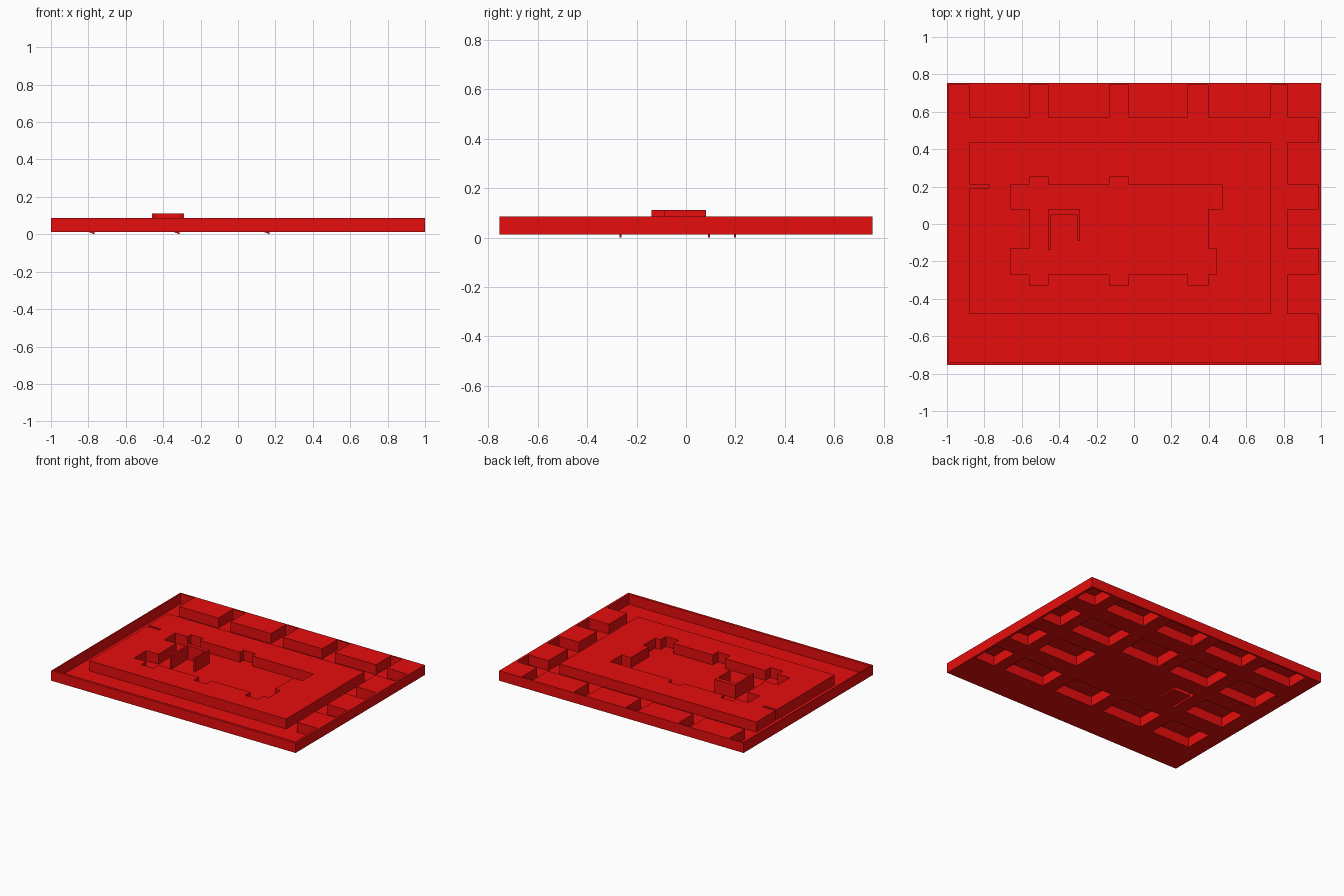
import bpy, bmesh

if "Cube" in bpy.data.objects:
    bpy.data.objects.remove(bpy.data.objects["Cube"])

FLOOR, ROOF, TALL = 0.012, 0.086, 0.111

red = bpy.data.materials.new("red")
red.diffuse_color = (0.8, 0.004, 0.004, 1)
red.use_nodes = True
red.node_tree.nodes["Principled BSDF"].inputs["Base Color"].default_value = red.diffuse_color

def inside(x, y, rects):
    return any(a < x < b and c < y < d for a, b, c, d in rects)

# plan rectangles: x0, x1, y0, y1
CITY = [(-1, 1, -0.755, 0.755)]
STREET_AREA = [(-0.99, 0.983, -0.737, 0.742)]
COLS = [(-0.88, -0.56), (-0.46, -0.13), (-0.03, 0.29), (0.395, 0.73), (0.82, 0.983)]
ROWS = [(0.57, 0.742), (0.21, 0.435), (-0.13, 0.08), (-0.48, -0.27)]
RING = [(-0.88, 0.73, -0.48, 0.435)]
COURT = [(-0.56, 0.395, -0.27, 0.21),
         (-0.66, -0.56, 0.08, 0.21), (-0.66, -0.56, -0.27, -0.13),
         (0.395, 0.47, 0.08, 0.21), (0.395, 0.44, -0.27, -0.13),
         (-0.56, -0.46, 0.21, 0.25), (-0.13, -0.03, 0.21, 0.25),
         (-0.56, -0.46, -0.33, -0.27), (-0.13, -0.03, -0.33, -0.27),
         (0.29, 0.395, -0.33, -0.27)]
SLOT = [(-0.88, -0.775, 0.192, 0.21)]
TOWER = [(-0.46, -0.445, -0.14, 0.08), (-0.46, -0.29, 0.05, 0.08), (-0.302, -0.29, -0.09, 0.08)]

# hollow city blocks; the middle of the third row is the open court
BLOCKS = [c + r for j, r in enumerate(ROWS) for i, c in enumerate(COLS)
          if not (j == 2 and i in (1, 2, 3)) or (j == 2 and i == 3)]

def top(x, y):
    """Roof height at a point, or floor height in the streets."""
    if not inside(x, y, CITY):
        return FLOOR
    if inside(x, y, TOWER):
        return TALL
    if not inside(x, y, STREET_AREA) or inside(x, y, BLOCKS):
        return ROOF
    if inside(x, y, RING) and not inside(x, y, COURT + SLOT):
        return ROOF
    return FLOOR

def has_floor(x, y):
    return inside(x, y, CITY) and not inside(x, y, BLOCKS + TOWER)

ALL = CITY + STREET_AREA + BLOCKS + RING + COURT + SLOT + TOWER
xs = sorted({v for r in ALL for v in r[:2]})
ys = sorted({v for r in ALL for v in r[2:]})

def mids(vals):
    m = [(a + b) / 2 for a, b in zip(vals, vals[1:])]
    return [vals[0] - 0.1] + m + [vals[-1] + 0.1]

mx, my = mids(xs), mids(ys)

def finish(name, bm):
    bmesh.ops.remove_doubles(bm, verts=bm.verts, dist=1e-5)
    bmesh.ops.dissolve_limit(bm, angle_limit=0.01, verts=bm.verts, edges=bm.edges)
    me = bpy.data.meshes.new(name)
    bm.to_mesh(me)
    bm.free()
    me.materials.append(red)
    ob = bpy.data.objects.new(name, me)
    bpy.context.collection.objects.link(ob)

def quad(bm, *pts):
    bm.faces.new([bm.verts.new(p) for p in pts])

floor, roofs, walls = bmesh.new(), bmesh.new(), bmesh.new()

# street floor and rooftops
for i in range(len(xs) - 1):
    for j in range(len(ys) - 1):
        x, y = mx[i + 1], my[j + 1]
        c = [(xs[i], ys[j]), (xs[i + 1], ys[j]), (xs[i + 1], ys[j + 1]), (xs[i], ys[j + 1])]
        if has_floor(x, y):
            quad(floor, *[p + (FLOOR,) for p in c])
        if top(x, y) > FLOOR:
            quad(roofs, *[p + (top(x, y),) for p in c])

# walls wherever the height or the floor changes
def wall(p, q, a, b):
    ha, hb = top(*a), top(*b)
    if ha == hb and (has_floor(*a) == has_floor(*b) or ha == FLOOR):
        return
    h = max(ha, hb)
    pts = [p + (FLOOR,), q + (FLOOR,), q + (h,), p + (h,)]
    quad(walls, *(pts if ha > hb else pts[::-1]))

for i, x in enumerate(xs):
    for j in range(len(ys) - 1):
        wall((x, ys[j]), (x, ys[j + 1]), (mx[i], my[j + 1]), (mx[i + 1], my[j + 1]))
for j, y in enumerate(ys):
    for i in range(len(xs) - 1):
        wall((xs[i + 1], y), (xs[i], y), (mx[i + 1], my[j]), (mx[i + 1], my[j + 1]))

finish("street_floor", floor)
finish("rooftops", roofs)
finish("building_walls", walls)

# small wedges under the floor
for k, (x, y) in enumerate([(-0.78, 0.198), (-0.325, -0.265), (0.157, 0.093)]):
    bm = bmesh.new()
    f = bm.faces.new([bm.verts.new((x + dx, y - 0.004, z))
                      for dx, z in ((-0.018, FLOOR), (0.012, 0), (0.012, FLOOR))])
    ext = bmesh.ops.extrude_face_region(bm, geom=[f])["geom"]
    bmesh.ops.translate(bm, vec=(0, 0.008, 0),
                        verts=[v for v in ext if isinstance(v, bmesh.types.BMVert)])
    bmesh.ops.recalc_face_normals(bm, faces=bm.faces)
    finish(f"floor_wedge_{k + 1}", bm)
